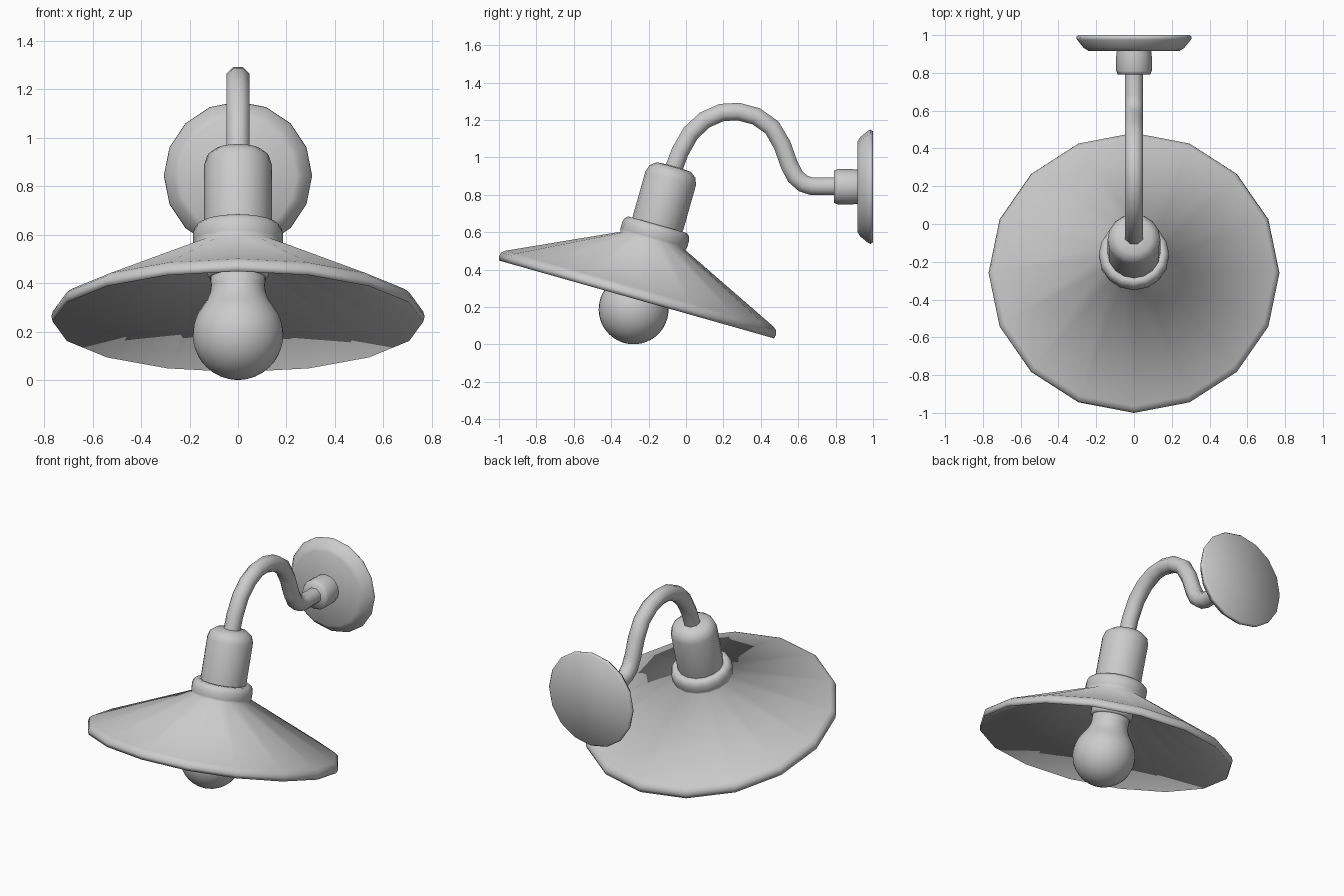
import bpy, bmesh
from math import sin, cos, pi, radians
from mathutils import Matrix

cube = bpy.data.objects.get("Cube")
if cube:
    bpy.data.objects.remove(cube, do_unlink=True)

# One plain grey for the whole lamp
grey = bpy.data.materials.new("plain_grey")
grey.use_nodes = True
COLOUR = (0.6, 0.6, 0.6, 1)
grey.diffuse_color = COLOUR
grey.node_tree.nodes["Principled BSDF"].inputs["Base Color"].default_value = COLOUR

# Frames: the tilted lamp head and the wall mount, local z is the turning axis
HEAD = Matrix.Translation((0, -0.259, 0.262)) @ Matrix.Rotation(radians(-15.8), 4, "X")
WALL = Matrix.Translation((0, 1, 0.843)) @ Matrix.Rotation(radians(90), 4, "X")


def finish(obj, angle):
    bpy.ops.object.select_all(action="DESELECT")
    obj.select_set(True)
    bpy.context.view_layer.objects.active = obj
    bpy.ops.object.shade_smooth_by_angle(angle=radians(angle))


def lathe(name, profile, sides, frame, closed=False, angle=180):
    """Turn a profile of (radius, height) points around local z."""
    bm = bmesh.new()
    verts = [bm.verts.new((r, 0, t)) for r, t in profile]
    pairs = list(zip(verts, verts[1:]))
    if closed:
        pairs.append((verts[-1], verts[0]))
    edges = [bm.edges.new(p) for p in pairs]
    bmesh.ops.spin(bm, geom=verts + edges, cent=(0, 0, 0), axis=(0, 0, 1),
                   angle=2 * pi, steps=sides, use_merge=True)
    bmesh.ops.remove_doubles(bm, verts=bm.verts, dist=0.0005)
    bmesh.ops.recalc_face_normals(bm, faces=bm.faces)
    mesh = bpy.data.meshes.new(name)
    bm.to_mesh(mesh)
    bm.free()
    mesh.materials.append(grey)
    obj = bpy.data.objects.new(name, mesh)
    bpy.context.collection.objects.link(obj)
    obj.matrix_world = frame
    finish(obj, angle)


# Conical shade with a blunt rim and upright collar
lathe("shade", [
    (0.13, 0.393), (0.163, 0.393), (0.178, 0.38), (0.186, 0.358), (0.185, 0.32),
    (0.18, 0.303), (0.744, 0.038), (0.764, 0.022), (0.77, 0.0), (0.764, -0.022),
    (0.15, 0.285), (0.12, 0.285)], 16, HEAD, closed=True)

# Socket running from the bulb neck up to the arm
lathe("socket", [
    (0, 0.165), (0.118, 0.165), (0.127, 0.178), (0.13, 0.30), (0.14, 0.40),
    (0.14, 0.65), (0.128, 0.688), (0.095, 0.713), (0, 0.72)], 16, HEAD, angle=60)

# Round bulb with a narrow neck
bulb_radius, bulb_height, steps = 0.187, -0.077, 14
arc = [radians(-90 + 128 * i / steps) for i in range(steps + 1)]
bulb = [(bulb_radius * cos(a), bulb_height + bulb_radius * sin(a)) for a in arc]
bulb += [(0.128, 0.068), (0.115, 0.10), (0.111, 0.13), (0.114, 0.17), (0, 0.17)]
lathe("bulb", bulb, 32, HEAD)

# Wall plate and the ferrule that holds the arm
lathe("wall_plate", [
    (0, 0), (0.296, 0), (0.306, 0.012), (0.301, 0.025), (0.266, 0.068),
    (0.242, 0.083), (0, 0.083)], 16, WALL, angle=60)
lathe("arm_ferrule", [
    (0.09, 0.075), (0.094, 0.11), (0.094, 0.19), (0.086, 0.208),
    (0, 0.208)], 16, WALL)

# Swan-neck arm as a bevelled eight-sided curve in the centre plane
path = [(-0.09, 0.87), (-0.06, 0.955), (-0.032, 1.03), (0.025, 1.13), (0.10, 1.20),
        (0.19, 1.24), (0.28, 1.245), (0.375, 1.22), (0.46, 1.16), (0.515, 1.065),
        (0.553, 0.958), (0.584, 0.898), (0.627, 0.86), (0.675, 0.845), (0.83, 0.845)]
curve = bpy.data.curves.new("arm", "CURVE")
curve.dimensions = "3D"
curve.bevel_depth = 0.051
curve.bevel_resolution = 2
curve.use_fill_caps = True
spline = curve.splines.new("POLY")
spline.points.add(len(path) - 1)
for point, (y, z) in zip(spline.points, path):
    point.co = (0, y, z, 1)
    point.tilt = pi / 8
curve.materials.append(grey)
arm = bpy.data.objects.new("arm", curve)
bpy.context.collection.objects.link(arm)
bpy.ops.object.select_all(action="DESELECT")
arm.select_set(True)
bpy.context.view_layer.objects.active = arm
bpy.ops.object.convert(target="MESH")
finish(bpy.context.object, 60)
